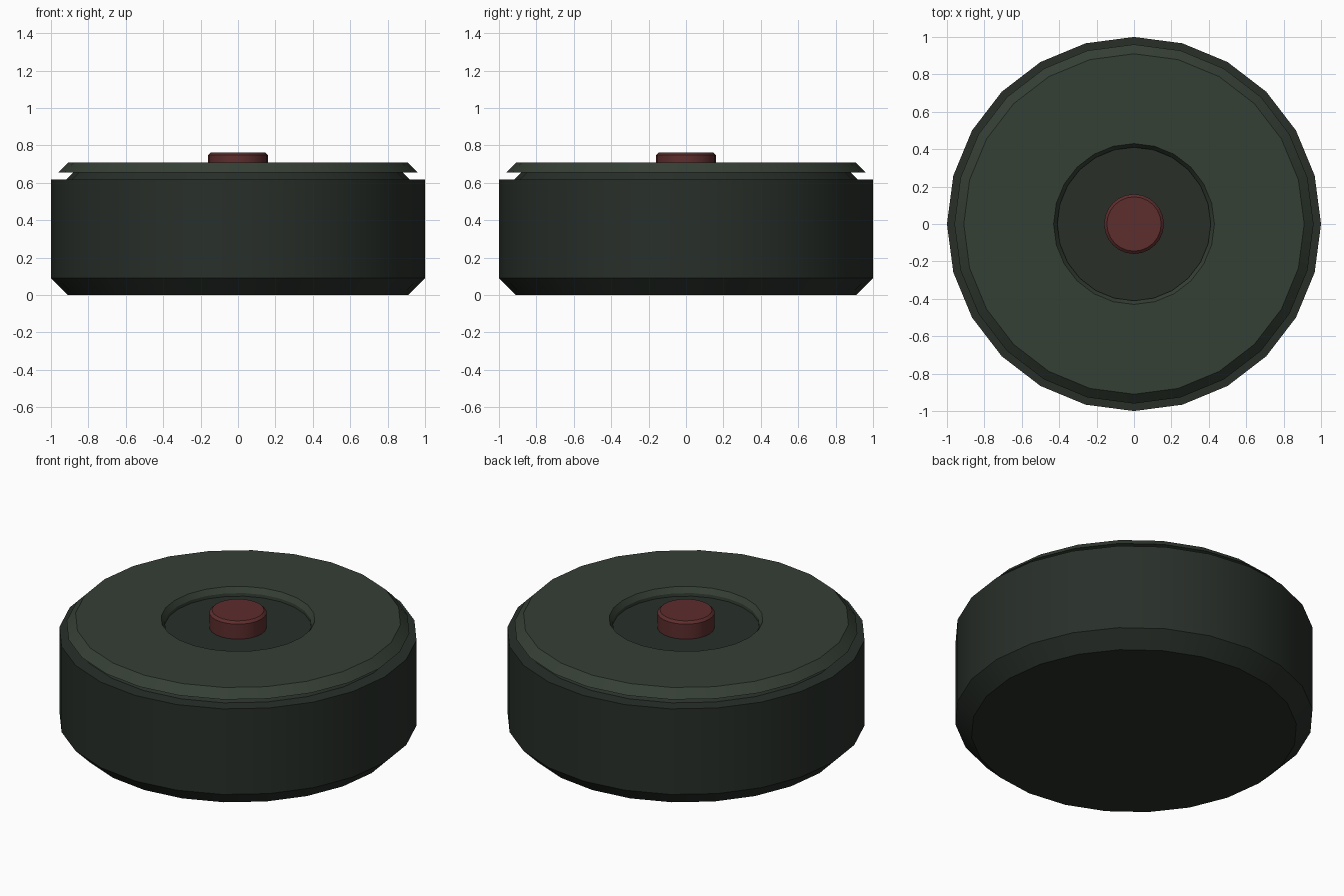
import bpy, bmesh, math

if "Cube" in bpy.data.objects:
    bpy.data.objects.remove(bpy.data.objects["Cube"])


def material(name, rgb):
    m = bpy.data.materials.new(name)
    m.diffuse_color = (*rgb, 1)
    m.use_nodes = True
    m.node_tree.nodes["Principled BSDF"].inputs["Base Color"].default_value = m.diffuse_color
    return m


def lathe(name, profile, sides, mat):
    """Spin an (r, z) profile round z; r = 0 ends become flat caps."""
    bm = bmesh.new()
    rings = []
    for r, z in profile:
        rings.append([bm.verts.new((r * math.cos(2 * math.pi * i / sides),
                                    r * math.sin(2 * math.pi * i / sides), z))
                      for i in range(sides)])
    for a, b in zip(rings, rings[1:]):
        for i in range(sides):
            j = (i + 1) % sides
            bm.faces.new((a[i], a[j], b[j], b[i]))
    if profile[0] != profile[-1]:
        bm.faces.new(rings[0][::-1])
        bm.faces.new(rings[-1])
    else:
        bmesh.ops.remove_doubles(bm, verts=bm.verts, dist=1e-5)
    bmesh.ops.recalc_face_normals(bm, faces=bm.faces)
    me = bpy.data.meshes.new(name)
    bm.to_mesh(me)
    bm.free()
    ob = bpy.data.objects.new(name, me)
    bpy.context.collection.objects.link(ob)
    me.materials.append(mat)
    bpy.ops.object.select_all(action='DESELECT')
    ob.select_set(True)
    bpy.context.view_layer.objects.active = ob
    bpy.ops.object.shade_smooth_by_angle(angle=math.radians(30))
    return ob


body_green = material("dark_green", (0.021, 0.028, 0.022))
lid_green = material("green", (0.036, 0.050, 0.036))
button_red = material("red", (0.11, 0.026, 0.026))

# Drum body with chamfered base, top ledge and tapered neck
lathe("body", [(0.91, 0), (1.0, 0.09), (1.0, 0.617), (0.92, 0.617),
               (0.88, 0.656)], 24, body_green)

# Pressure plate: overhanging ring with a bevelled central opening
lathe("pressure_plate", [(0.41, 0.656), (0.96, 0.656), (0.91, 0.707),
                         (0.43, 0.707), (0.41, 0.675), (0.41, 0.656)],
      24, lid_green)

# Central button
lathe("button", [(0.16, 0.65), (0.16, 0.748), (0.145, 0.762)], 24, button_red)
